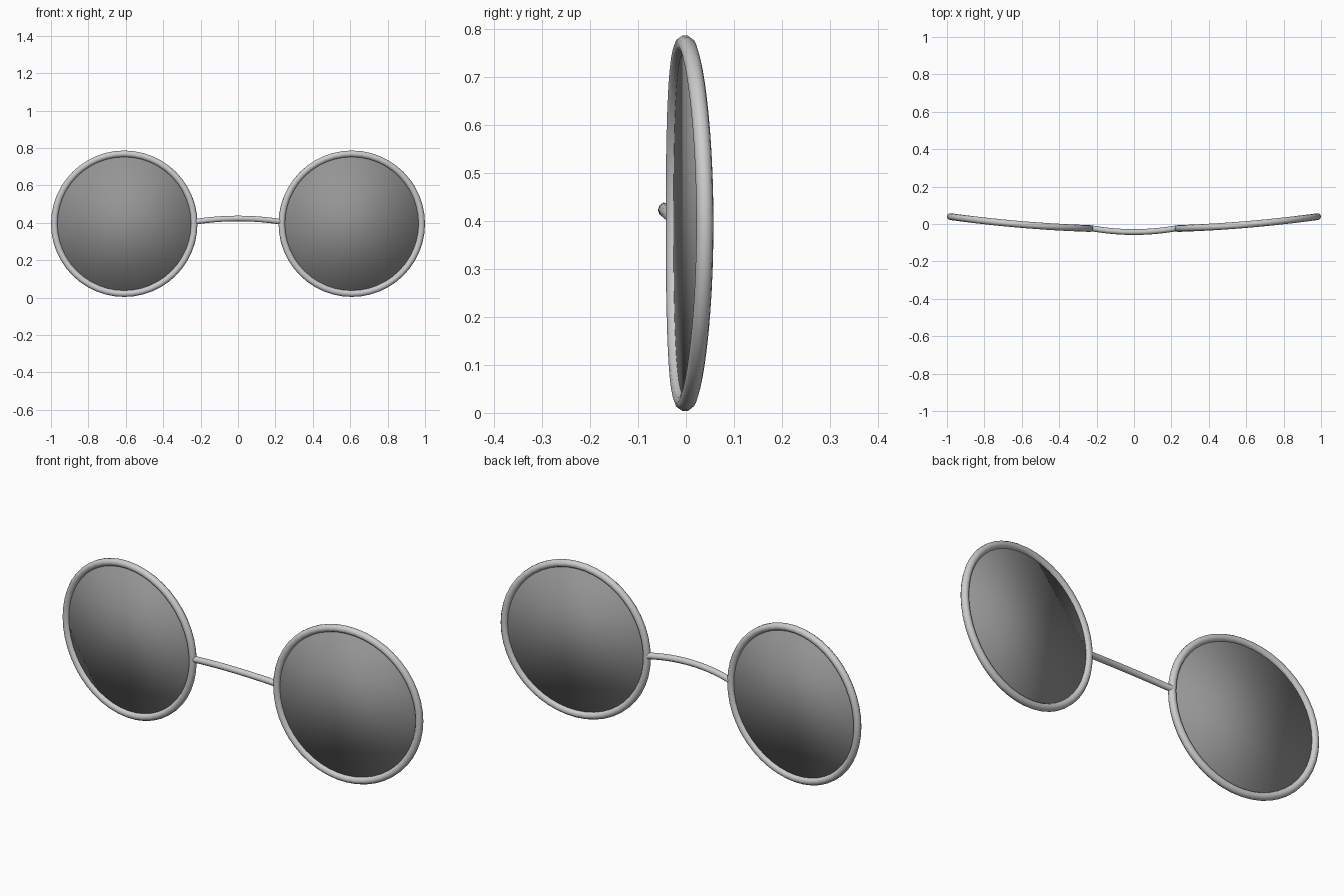
import bpy, bmesh, math

if "Cube" in bpy.data.objects:
    bpy.data.objects.remove(bpy.data.objects["Cube"])

CX, CZ, R, TUBE = 0.608, 0.395, 0.374, 0.018


def wrap_y(x):
    # gentle face-wrap curve shared by rims and lenses
    return -0.028 + 0.07 * x * x


def sweep(name, pts, radius, closed):
    cu = bpy.data.curves.new(name, 'CURVE')
    cu.dimensions = '3D'
    cu.bevel_depth = radius
    cu.bevel_resolution = 3
    cu.use_fill_caps = True
    sp = cu.splines.new('POLY')
    sp.points.add(len(pts) - 1)
    for p, co in zip(sp.points, pts):
        p.co = (*co, 1)
    sp.use_cyclic_u = closed
    ob = bpy.data.objects.new(name, cu)
    bpy.context.collection.objects.link(ob)
    bpy.ops.object.select_all(action='DESELECT')
    ob.select_set(True)
    bpy.context.view_layer.objects.active = ob
    bpy.ops.object.convert(target='MESH')
    bpy.ops.object.shade_smooth_by_angle(angle=math.radians(40))


def lens(name, cx):
    # disc cut into vertical strips so it bends cleanly with the wrap
    bm = bmesh.new()
    n, r = 48, R - 0.006
    cols = []
    for i in range(n // 2 + 1):
        a = math.pi * i / (n // 2)
        x, h = cx + r * math.cos(a), r * math.sin(a)
        zs = [CZ] if i in (0, n // 2) else [CZ - h, CZ + h]
        cols.append([bm.verts.new((x, wrap_y(x), z)) for z in zs])
    for a, b in zip(cols, cols[1:]):
        bm.faces.new(a + b[::-1])
    bmesh.ops.recalc_face_normals(bm, faces=bm.faces)
    me = bpy.data.meshes.new(name)
    bm.to_mesh(me)
    bm.free()
    me.materials.append(glass)
    ob = bpy.data.objects.new(name, me)
    bpy.context.collection.objects.link(ob)
    mod = ob.modifiers.new("thickness", 'SOLIDIFY')
    mod.thickness = 0.005
    mod.offset = 0
    bpy.ops.object.select_all(action='DESELECT')
    ob.select_set(True)
    bpy.context.view_layer.objects.active = ob
    bpy.ops.object.shade_smooth_by_angle(angle=math.radians(30))


# see-through grey lens tint
glass = bpy.data.materials.new("lens_tint")
glass.diffuse_color = (0.3, 0.3, 0.3, 0.7)
glass.use_nodes = True
glass.node_tree.nodes["Principled BSDF"].inputs["Base Color"].default_value = glass.diffuse_color

# rims and lenses
for side, s in (("left", -1), ("right", 1)):
    ring = []
    for i in range(48):
        a = 2 * math.pi * i / 48
        x = s * CX + R * math.cos(a)
        ring.append((x, wrap_y(x), CZ + R * math.sin(a)))
    sweep(side + "_rim", ring, TUBE, True)
    lens(side + "_lens", s * CX)

# arched nose bridge
arch = []
for i in range(17):
    t = -1 + i / 8
    arch.append((0.232 * t, -0.043 + 0.021 * t * t, 0.423 - 0.018 * t * t))
sweep("bridge", arch, 0.0155, False)
